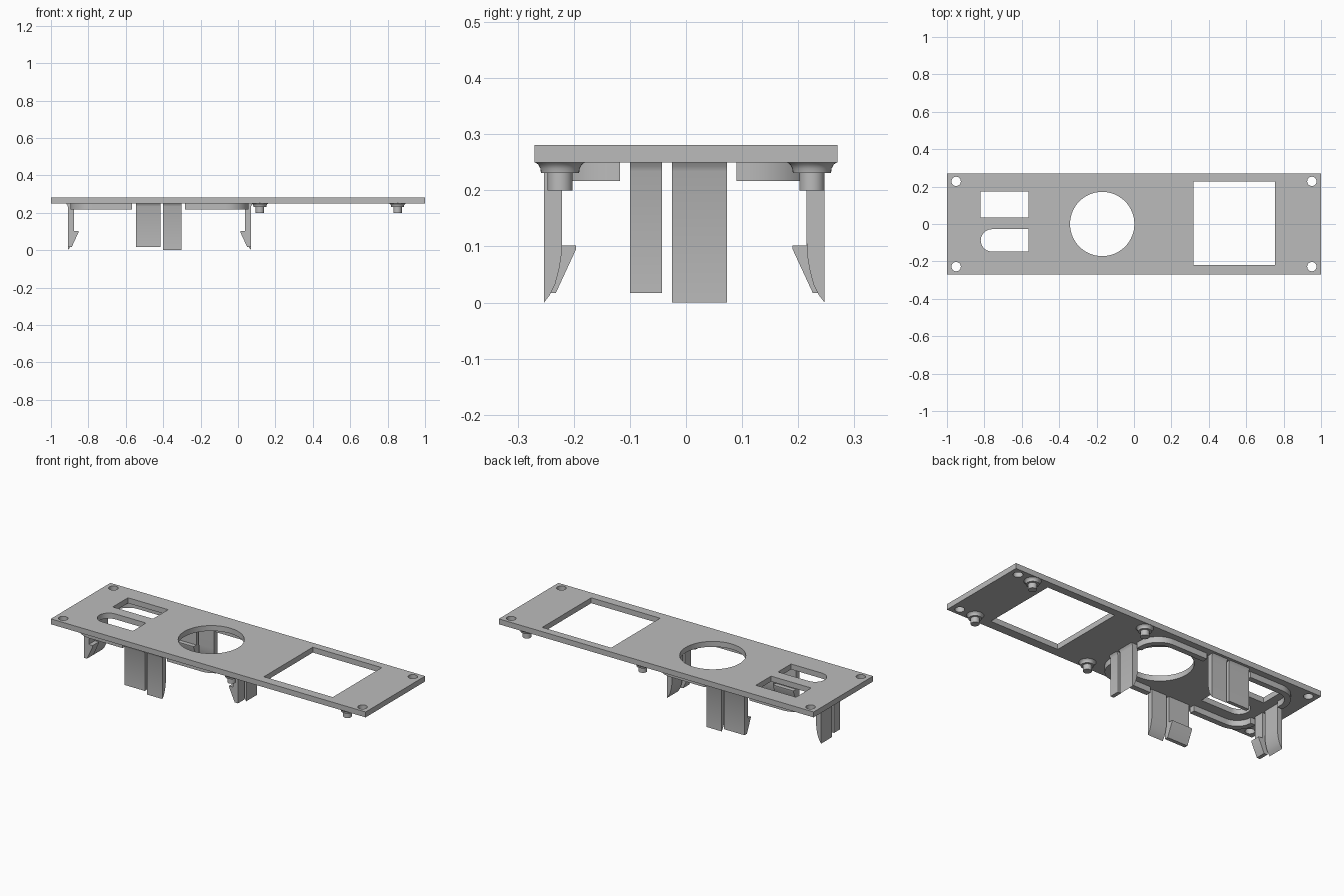
import bpy, bmesh
from math import sin, cos, pi, radians
from mathutils import Vector

cube = bpy.data.objects.get("Cube")
if cube:
    bpy.data.objects.remove(cube, do_unlink=True)

grey = bpy.data.materials.new("plain_grey")
grey.use_nodes = True
grey.diffuse_color = (0.5, 0.5, 0.5, 1)
grey.node_tree.nodes["Principled BSDF"].inputs["Base Color"].default_value = (0.5, 0.5, 0.5, 1)


def finish(name, bm):
    bmesh.ops.remove_doubles(bm, verts=bm.verts, dist=0.0002)
    bmesh.ops.recalc_face_normals(bm, faces=bm.faces)
    mesh = bpy.data.meshes.new(name)
    bm.to_mesh(mesh)
    bm.free()
    mesh.materials.clear()
    mesh.materials.append(grey)
    ob = bpy.data.objects.new(name, mesh)
    bpy.context.collection.objects.link(ob)
    bpy.ops.object.select_all(action='DESELECT')
    ob.select_set(True)
    bpy.context.view_layer.objects.active = ob
    bpy.ops.object.shade_smooth_by_angle(angle=radians(30))
    return ob


def arc(cx, cy, r, start, end, steps):
    return [(cx + r * cos(start + (end - start) * i / steps),
             cy + r * sin(start + (end - start) * i / steps)) for i in range(steps + 1)]


def circle(cx, cy, r, steps):
    return arc(cx, cy, r, 0, 2 * pi, steps)[:-1]


def rect(x0, x1, y0, y1):
    return [(x0, y0), (x1, y0), (x1, y1), (x0, y1)]


def slab(name, loops, z0, z1):
    """Filled outline with holes, extruded between two heights."""
    curve = bpy.data.curves.new(name, 'CURVE')
    curve.dimensions = '2D'
    curve.fill_mode = 'BOTH'
    curve.extrude = (z1 - z0) / 2
    for loop in loops:
        spline = curve.splines.new('POLY')
        spline.points.add(len(loop) - 1)
        for p, (x, y) in zip(spline.points, loop):
            p.co = (x, y, 0, 1)
        spline.use_cyclic_u = True
    temp = bpy.data.objects.new(name + "_outline", curve)
    bpy.context.collection.objects.link(temp)
    bpy.context.view_layer.update()
    mesh = temp.evaluated_get(bpy.context.evaluated_depsgraph_get()).to_mesh()
    bm = bmesh.new()
    bm.from_mesh(mesh)
    bmesh.ops.translate(bm, verts=bm.verts, vec=(0, 0, (z0 + z1) / 2))
    temp.to_mesh_clear()
    bpy.data.objects.remove(temp, do_unlink=True)
    return finish(name, bm)


# Face plate with its openings
UNDER, TOP = 0.25, 0.281
loops = [rect(-1, 1, -0.27, 0.27),
         rect(-0.82, -0.565, 0.035, 0.173),
         [(-0.565, -0.147), (-0.565, -0.028)] + arc(-0.76, -0.0875, 0.0595, pi / 2, 1.5 * pi, 20),
         circle(-0.17, 0, 0.172, 64),
         rect(0.317, 0.755, -0.218, 0.226)]
loops += [circle(sx * 0.951, sy * 0.228, 0.025, 24) for sx in (-1, 1) for sy in (-1, 1)]
slab("face_plate", loops, UNDER, TOP)

# Rounded rim under the plate, open where the clips stand
CX, CY, HX, HY = -0.42, -0.003, 0.49, 0.25
GAP_X = {-1: -0.567, 1: -0.283}
GAP_Y = {-1: -0.118, 1: 0.09}
RADIUS, WALL, INSET = 0.12, 0.032, 0.014
for sx in (-1, 1):
    for sy in (-1, 1):
        ox, oy = CX + sx * (HX - INSET), CY + sy * (HY - INSET)
        ax, ay = ox - sx * RADIUS, oy - sy * RADIUS

        def corner(r):
            inset = RADIUS - r
            bend = [(ax + sx * x, ay + sy * y) for x, y in arc(0, 0, r, pi / 2, 0, 12)]
            return [(GAP_X[sx], oy - sy * inset)] + bend + [(ox - sx * inset, GAP_Y[sy])]

        side = ("right" if sx < 0 else "left") + ("_front" if sy < 0 else "_back")
        slab("rim_" + side, [corner(RADIUS) + corner(RADIUS - WALL)[::-1]], 0.217, UNDER + 0.001)

# Clip profiles: distance inward from the outer face, and height
ROOT = [(0.032, UNDER + 0.001), (-0.009, UNDER + 0.001), (-0.004, 0.243), (0, 0.234)]
PLAIN = ROOT + [(0, 0), (0.01, 0.013), (0.02, 0.033), (0.027, 0.06), (0.031, 0.085), (0.032, 0.11)]
HOOK = ROOT + [(0, 0.017), (0.021, 0.017), (0.057, 0.095), (0.057, 0.102), (0.032, 0.102)]


def clip(name, profile, outer, inward, start, end):
    inward = Vector(inward)
    along = Vector((abs(inward.y), abs(inward.x), 0))
    base = Vector((CX, CY, 0)) - Vector((inward.x * HX, inward.y * HY, 0))
    base -= along * base.dot(along)
    bm = bmesh.new()
    face = bm.faces.new([bm.verts.new(base + inward * d + along * start + Vector((0, 0, z)))
                         for d, z in profile])
    out = bmesh.ops.extrude_face_region(bm, geom=[face])["geom"]
    verts = [v for v in out if isinstance(v, bmesh.types.BMVert)]
    bmesh.ops.translate(bm, verts=verts, vec=along * (end - start))
    finish(name, bm)


for side, inward in (("front", (0, 1, 0)), ("back", (0, -1, 0)),
                     ("right", (1, 0, 0)), ("left", (-1, 0, 0))):
    if inward[0] == 0:
        hook_span, plain_span = (-0.545, -0.415), (-0.4, -0.303)
    else:
        hook_span, plain_span = (-0.1, -0.043), (-0.025, 0.073)
    clip("hook_clip_" + side, HOOK, None, inward, *hook_span)
    clip("support_tab_" + side, PLAIN, None, inward, *plain_span)

# Stepped pegs around the square opening
PEG = [(0, 0.2), (0.0225, 0.2), (0.0225, 0.231), (0.034, 0.231), (0.035, 0.239),
       (0.039, 0.246), (0.046, UNDER + 0.001), (0, UNDER + 0.001)]
for x in (0.117, 0.853):
    for sy in (-1, 1):
        centre = Vector((x, sy * 0.2245, 0))
        bm = bmesh.new()
        verts = [bm.verts.new(centre + Vector((r, 0, z))) for r, z in PEG]
        edges = [bm.edges.new(pair) for pair in zip(verts, verts[1:])]
        bmesh.ops.spin(bm, geom=verts + edges, cent=centre, axis=(0, 0, 1),
                       angle=2 * pi, steps=32)
        finish("peg_%s_%s" % ("inner" if x < 0.5 else "outer", "front" if sy < 0 else "back"), bm)
